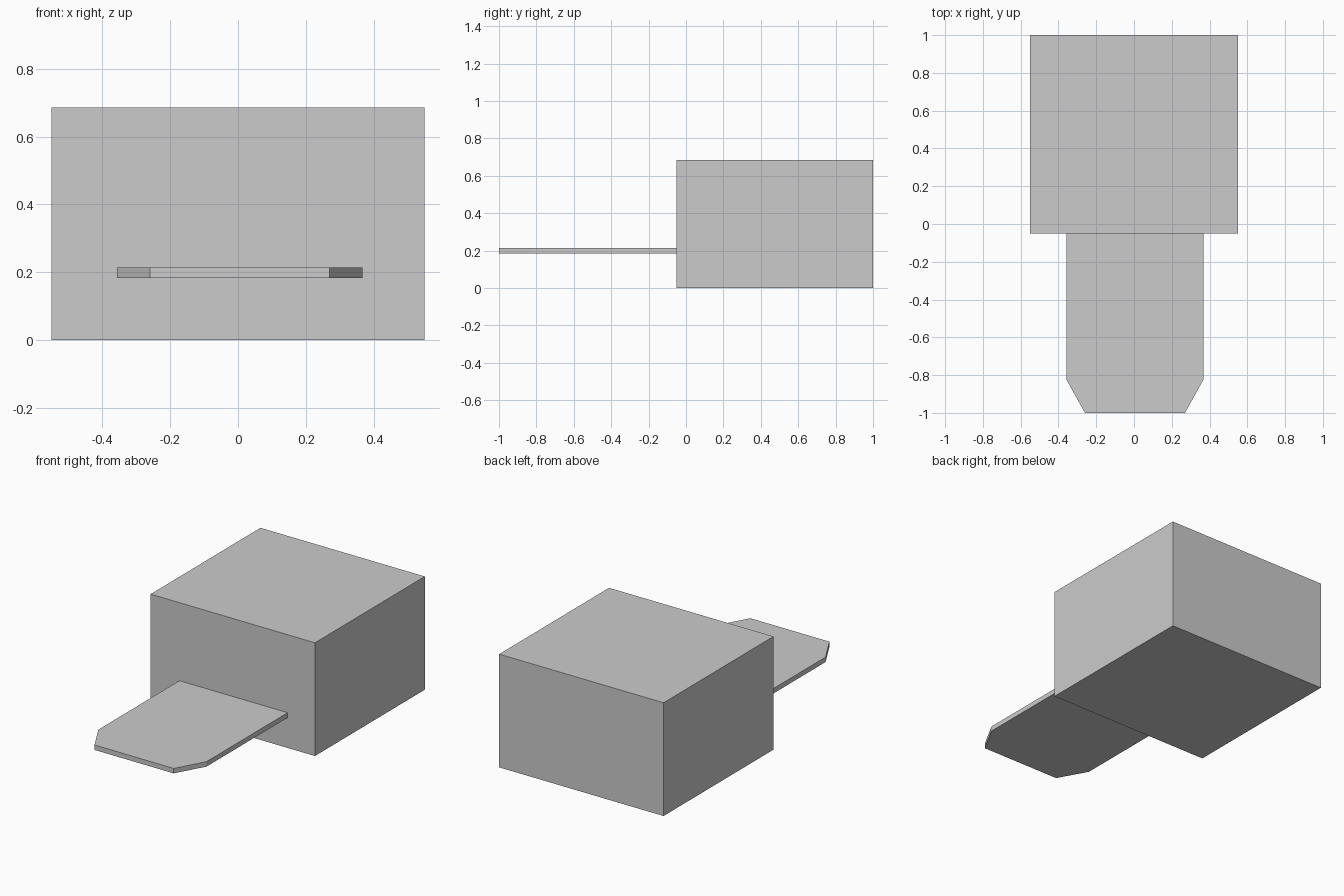
import bpy
import bmesh

cube = bpy.data.objects.get("Cube")
if cube:
    bpy.data.objects.remove(cube, do_unlink=True)

grey = bpy.data.materials.new("light_grey")
grey.use_nodes = True
colour = (0.6, 0.6, 0.6, 1)
grey.diffuse_color = colour
grey.node_tree.nodes["Principled BSDF"].inputs["Base Color"].default_value = colour


def extruded(name, outline, bottom, top):
    """Flat-shaded solid raised from a plan outline."""
    bm = bmesh.new()
    base = bm.faces.new([bm.verts.new((x, y, bottom)) for x, y in outline])
    raised = bmesh.ops.extrude_face_region(bm, geom=[base], use_keep_orig=True)
    verts = [v for v in raised["geom"] if isinstance(v, bmesh.types.BMVert)]
    bmesh.ops.translate(bm, verts=verts, vec=(0, 0, top - bottom))
    bmesh.ops.recalc_face_normals(bm, faces=bm.faces)
    mesh = bpy.data.meshes.new(name)
    bm.to_mesh(mesh)
    bm.free()
    mesh.materials.append(grey)
    obj = bpy.data.objects.new(name, mesh)
    bpy.context.collection.objects.link(obj)
    return obj


front = -0.05

# Main block
half = 0.55
extruded("body", [(-half, front), (half, front), (half, 1), (-half, 1)], 0, 0.685)

# Thin tongue with clipped front corners, set slightly off centre
centre, width, tip = 0.005, 0.362, 0.265
right_edge = [(-width, front), (-width, -0.825), (-tip, -1)]
left_edge = [(-x, y) for x, y in reversed(right_edge)]
extruded("tongue", [(x + centre, y) for x, y in right_edge + left_edge], 0.183, 0.213)
